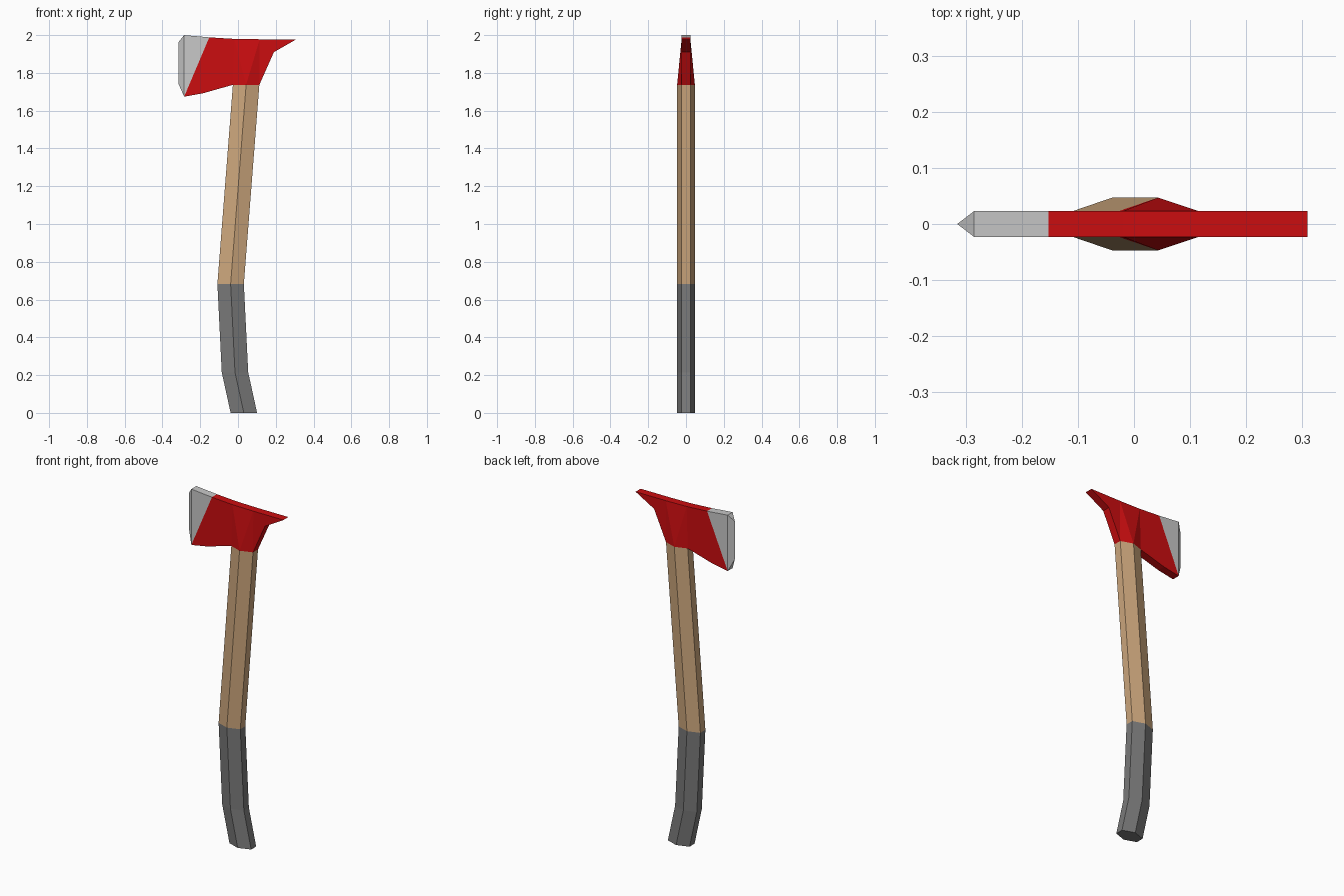
import bpy
import bmesh

cube = bpy.data.objects.get("Cube")
if cube:
    bpy.data.objects.remove(cube, do_unlink=True)

HALF = 0.023    # half thickness of the flat sides
RIDGE = 0.047   # half thickness at the handle ridge


def material(name, colour):
    mat = bpy.data.materials.new(name)
    mat.use_nodes = True
    mat.diffuse_color = (*colour, 1)
    mat.node_tree.nodes["Principled BSDF"].inputs["Base Color"].default_value = (*colour, 1)
    return mat


red = material("red paint", (0.6, 0.004, 0.005))
steel = material("bare steel", (0.58, 0.58, 0.58))
wood = material("wood", (0.61, 0.386, 0.205))
grey = material("grey grip", (0.19, 0.19, 0.19))


def finish(name, bm, mat):
    bmesh.ops.remove_doubles(bm, verts=bm.verts, dist=0.0001)
    bmesh.ops.recalc_face_normals(bm, faces=bm.faces)
    mesh = bpy.data.meshes.new(name)
    bm.to_mesh(mesh)
    bm.free()
    mesh.materials.append(mat)
    obj = bpy.data.objects.new(name, mesh)
    bpy.context.collection.objects.link(obj)


def shaft(name, centres, mat):
    """Loft a flattened hexagon through (x, z) centres."""
    section = [(-0.07, -HALF), (0, -RIDGE), (0.07, -HALF),
               (0.07, HALF), (0, RIDGE), (-0.07, HALF)]
    bm = bmesh.new()
    rings = [[bm.verts.new((cx + x, y, z)) for x, y in section] for cx, z in centres]
    for low, high in zip(rings, rings[1:]):
        for i in range(6):
            j = (i + 1) % 6
            bm.faces.new((low[i], low[j], high[j], high[i]))
    bm.faces.new(rings[0])
    bm.faces.new(rings[-1])
    finish(name, bm, mat)


def plate(name, points, sides, rim, mat):
    """Mirror side faces in y and bridge them along the rim; points are (x, z, half thickness)."""
    bm = bmesh.new()

    def add(corners):
        unique = list(dict.fromkeys(corners))
        if len(unique) > 2:
            bm.faces.new([bm.verts.new(c) for c in unique])

    def corner(key, side):
        x, z, y = points[key]
        return (x, side * y, z)

    for side in (-1, 1):
        for keys in sides:
            add([corner(k, side) for k in keys])
    for a, b in rim:
        add([corner(a, -1), corner(b, -1), corner(b, 1), corner(a, 1)])
    finish(name, bm, mat)


# Handle
shaft("grip", [(0.031, 0), (-0.016, 0.215), (-0.039, 0.683)], grey)
shaft("handle", [(-0.039, 0.683), (0.043, 1.737)], wood)

# Head outline, named by position
head = {
    "joint": (-0.152, 1.988, HALF),
    "hub_front": (-0.02, 1.98, HALF),
    "hub_back": (0.115, 1.978, HALF),
    "tip": (0.309, 1.978, HALF),
    "pick_bend": (0.19, 1.91, HALF),
    "neck_back": (0.113, 1.737, HALF),
    "ridge": (0.043, 1.737, RIDGE),
    "neck_front": (-0.027, 1.737, HALF),
    "beard": (-0.185, 1.692, HALF),
    "heel": (-0.285, 1.674, HALF),
    "toe": (-0.285, 2.0, HALF),
    "edge_top": (-0.315, 1.963, 0),
    "edge_bottom": (-0.315, 1.742, 0),
}
outline = ["joint", "hub_front", "hub_back", "tip", "pick_bend", "neck_back",
           "ridge", "neck_front", "beard", "heel"]

plate("axe_head", head, [
    ("joint", "hub_front", "neck_front", "beard", "heel"),
    ("hub_front", "ridge", "neck_front"),
    ("hub_front", "hub_back", "ridge"),
    ("hub_back", "neck_back", "ridge"),
    ("hub_back", "tip", "pick_bend", "neck_back"),
], list(zip(outline, outline[1:])), red)

# Sharpened edge
plate("cutting_edge", head, [
    ("toe", "joint", "heel"),
    ("toe", "heel", "edge_bottom", "edge_top"),
], [("joint", "toe"), ("toe", "edge_top"), ("heel", "edge_bottom")], steel)
